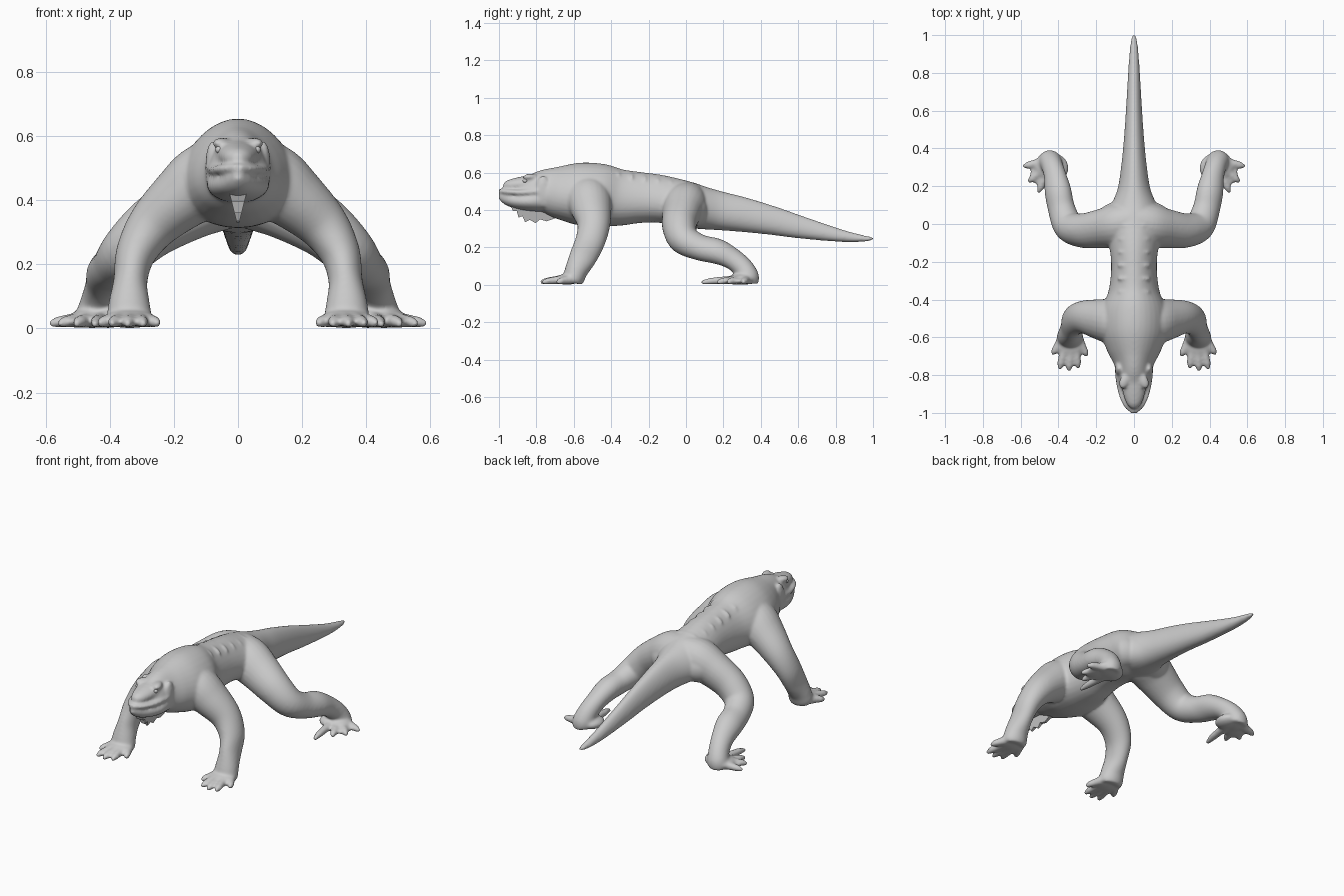
import bpy, bmesh, math
from mathutils import Vector, Matrix


def spline(rows, sub=6):
    """Catmull-Rom through rows of numbers."""
    rows = [Vector(r) for r in rows]
    out = []
    for i in range(len(rows) - 1):
        p0, p1 = rows[max(i - 1, 0)], rows[i]
        p2, p3 = rows[i + 1], rows[min(i + 2, len(rows) - 1)]
        for k in range(sub):
            t = k / sub
            out.append(0.5 * (2 * p1 + (p2 - p0) * t + (2 * p0 - 5 * p1 + 4 * p2 - p3) * t * t
                              + (3 * p1 - p0 - 3 * p2 + p3) * t ** 3))
    return out + [rows[-1]]


def tube(bm, rows, side=(1, 0, 0), s=1, n=24, pear=0):
    """Closed loft; each row is x, y, z, half width, half height. Pear narrows the top."""
    pts = spline(rows)
    rings = []
    for i, p in enumerate(pts):
        a, b = pts[max(i - 1, 0)], pts[min(i + 1, len(pts) - 1)]
        tan = Vector(b[:3]) - Vector(a[:3])
        tan.normalize()
        u = Vector(side)
        u = (u - tan * u.dot(tan)).normalized()
        v = tan.cross(u)
        ring = []
        for k in range(n):
            t = 2 * math.pi * k / n
            w = max(p[3], .002) * (1 + pear * math.sin(t))
            c = Vector(p[:3]) + u * w * math.cos(t) + v * max(p[4], .002) * math.sin(t)
            ring.append(bm.verts.new((c.x * s, c.y, c.z)))
        rings.append(ring)
    for r0, r1 in zip(rings, rings[1:]):
        for k in range(n):
            bm.faces.new((r0[k], r0[(k + 1) % n], r1[(k + 1) % n], r1[k]))
    bm.faces.new(rings[0])
    bm.faces.new(rings[-1])


def ball(bm, c, r, turn=0):
    m = Matrix.Translation(c) @ Matrix.Rotation(turn, 4, 'Z') @ Matrix.Diagonal((*r, 1))
    bmesh.ops.create_uvsphere(bm, u_segments=24, v_segments=14, radius=1, matrix=m)


def finish(bm, name):
    bmesh.ops.recalc_face_normals(bm, faces=bm.faces)
    me = bpy.data.meshes.new(name)
    bm.to_mesh(me)
    bm.free()
    for p in me.polygons:
        p.use_smooth = True
    ob = bpy.data.objects.new(name, me)
    bpy.context.collection.objects.link(ob)
    return ob


bm = bmesh.new()

# torso and tail: y, top, bottom, half width
trunk = [(-.90, .575, .47, .05), (-.83, .597, .42, .085), (-.75, .622, .385, .10), (-.67, .638, .35, .14),
         (-.57, .654, .32, .175), (-.46, .648, .312, .175), (-.36, .621, .315, .135),
         (-.25, .604, .33, .12), (-.14, .588, .332, .125), (0, .554, .31, .15),
         (.08, .528, .298, .13), (.18, .50, .292, .088), (.30, .47, .283, .068), (.45, .425, .268, .053),
         (.61, .37, .248, .042), (.82, .30, .23, .030), (.94, .268, .23, .021), (.985, .258, .236, .014),
         (1.005, .252, .243, .005)]
tube(bm, [(0, y, (t + b) / 2, w, (t - b) / 2) for y, t, b, w in trunk], n=32, pear=.17)

# low folds across the back
for i in range(6):
    y = -.36 + i * .07
    ball(bm, (0, y, .575 - .16 * (y + .36)), (.09, .018, .043))

# upper beak and lower jaw
tube(bm, [(0, -.76, .535, .085, .06), (0, -.84, .54, .07, .046), (0, -.91, .535, .055, .037),
          (0, -.955, .53, .037, .028), (0, -.978, .527, .014, .012)])
tube(bm, [(0, -.72, .465, .095, .08), (0, -.83, .448, .097, .055), (0, -.91, .45, .073, .042),
          (0, -.965, .466, .042, .034), (0, -1.0, .478, .014, .014)])

for s in (-1, 1):
    # lip rim, brow, cheek crest
    tube(bm, [(.088, -.79, .50, .014, .014), (.074, -.88, .494, .014, .014),
              (.044, -.955, .498, .013, .015), (0, -.995, .502, .012, .016)], (0, 0, 1), s, 14)
    ball(bm, (s * .05, -.83, .577), (.026, .045, .018), s * .4)
    ball(bm, (s * .080, -.765, .50), (.022, .04, .085))
    # front leg with forearm muscle
    tube(bm, [(.02, -.53, .47, .12, .12), (.10, -.52, .458, .122, .12), (.18, -.505, .402, .108, .10),
              (.265, -.493, .322, .088, .08), (.318, -.512, .235, .08, .063),
              (.335, -.55, .15, .074, .053), (.339, -.585, .08, .062, .064),
              (.339, -.60, .035, .058, .07), (.339, -.605, .010, .052, .062)], (0, 1, 0), s)
    ball(bm, (s * .337, -.635, .03), (.08, .066, .029))
    # hip and hind leg with calf muscle
    ball(bm, (s * .10, .03, .40), (.11, .085, .09), s * -.4)
    tube(bm, [(.0, 0, .44, .12, .10), (.08, -.01, .42, .125, .115), (.17, -.025, .375, .112, .10),
              (.27, -.035, .312, .096, .09), (.345, -.01, .243, .082, .082),
              (.382, .075, .200, .068, .074), (.402, .17, .178, .064, .074),
              (.417, .25, .138, .055, .062), (.432, .305, .09, .056, .057),
              (.443, .33, .04, .062, .06), (.443, .33, .010, .057, .052)], (.6, .5, .6), s)
    ball(bm, (s * .455, .31, .032), (.07, .077, .031), s * .6)
    ball(bm, (s * .405, .30, .034), (.058, .07, .033), s * -.2)
    # toes: knuckle start, tip
    toes = [((.29, -.62), (.248, -.70)), ((.31, -.65), (.295, -.764)), ((.335, -.66), (.345, -.779)),
            ((.365, -.65), (.395, -.77)), ((.385, -.62), (.433, -.69)),
            ((.425, .28), (.447, .08)), ((.46, .28), (.507, .165)),
            ((.48, .29), (.56, .222)), ((.48, .33), (.588, .305))]
    for (x0, y0), (x1, y1) in toes:
        dx, dy = x1 - x0, y1 - y0
        tube(bm, [(x0, y0, .028, .028, .026), (x0 + dx * .45, y0 + dy * .45, .024, .022, .021),
                  (x0 + dx * .75, y0 + dy * .75, .02, .020, .018), (x1, y1, .012, .009, .011)],
             (dy, -dx, 0), s, 12)
    # web between hind toes
    ball(bm, (s * .49, .265, .02), (.062, .062, .018))

body = finish(bm, "lizard_body")
rm = body.modifiers.new("fuse", 'REMESH')
rm.mode = 'VOXEL'
rm.voxel_size = .007
rm.use_smooth_shade = True
sm = body.modifiers.new("soften", 'SMOOTH')
sm.factor = .5
sm.iterations = 13

# jagged frill under the chin, tapering downward
outline = [(-.94, .43), (-.925, .395), (-.905, .395), (-.895, .36), (-.875, .368), (-.86, .335), (-.835, .348),
           (-.805, .33), (-.78, .35), (-.745, .34), (-.69, .36), (-.69, .44), (-.90, .45)]
bm = bmesh.new()
rims = [[bm.verts.new((s * (.004 + .25 * (z - .33)), y, z)) for y, z in outline] for s in (-1, 1)]
for r in rims:
    bm.faces.new(r)
for i in range(len(outline)):
    j = (i + 1) % len(outline)
    bm.faces.new((rims[0][i], rims[0][j], rims[1][j], rims[1][i]))
frill = finish(bm, "chin_frill")
for p in frill.data.polygons:
    p.use_smooth = False

# eyes
for s, side in ((-1, "left"), (1, "right")):
    bm = bmesh.new()
    ball(bm, (s * .058, -.860, .557), (.013, .013, .012))
    finish(bm, "eye_" + side)
